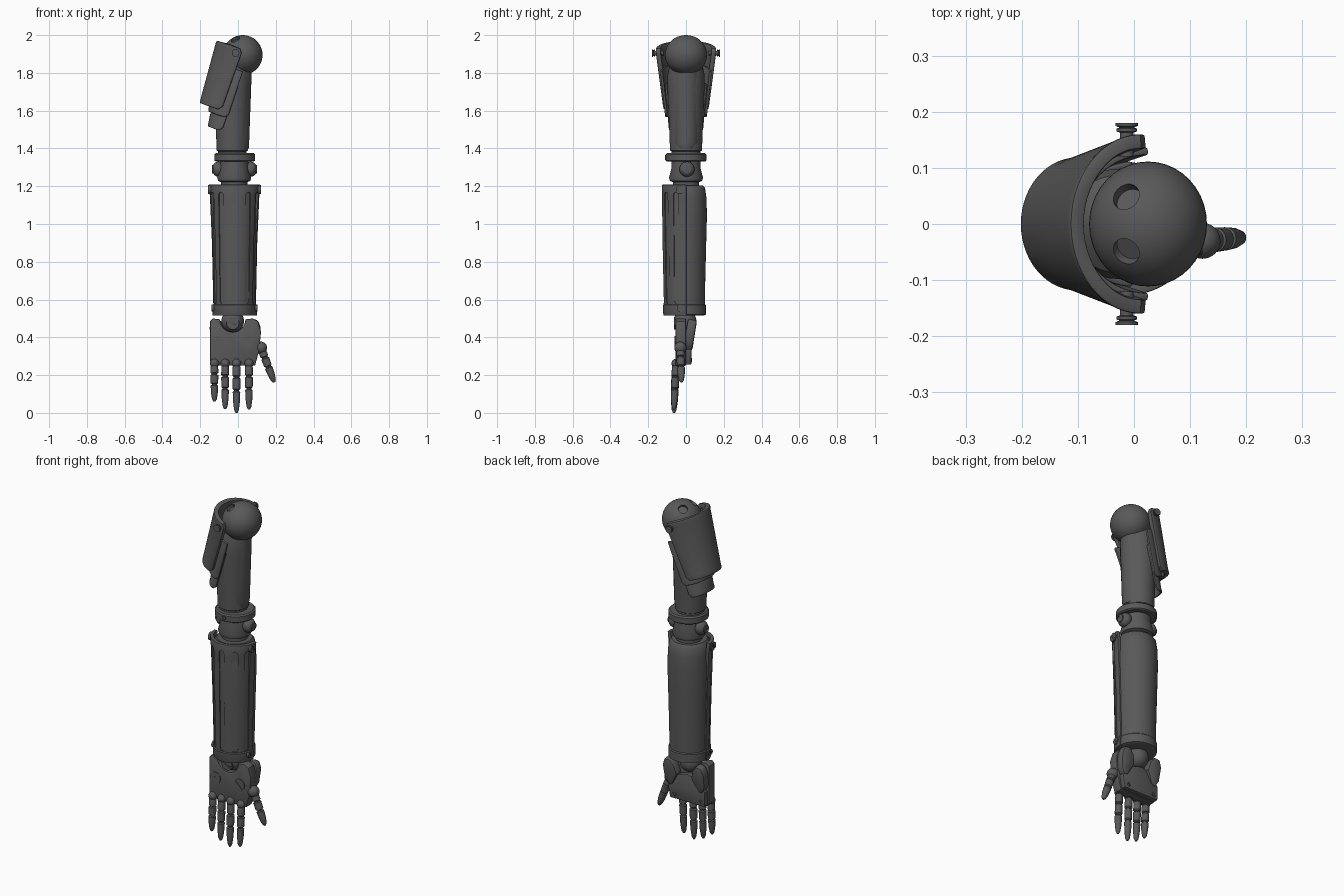
import bpy, bmesh
from math import sin, cos, pi, radians
from mathutils import Matrix, Vector

old = bpy.data.objects.get("Cube")
if old:
    bpy.data.objects.remove(old)

metal = bpy.data.materials.new("dark_grey_metal")
metal.use_nodes = True
grey = (0.1, 0.1, 0.1, 1)
metal.diffuse_color = grey
metal.node_tree.nodes["Principled BSDF"].inputs["Base Color"].default_value = grey

parts, cutters = [], []


def finish(name, bm, loc=(0, 0, 0), rot=None, cutter=False):
    mesh = bpy.data.meshes.new(name)
    bm.to_mesh(mesh)
    bm.free()
    ob = bpy.data.objects.new(name, mesh)
    bpy.context.collection.objects.link(ob)
    mesh.materials.append(metal)
    ob.matrix_world = Matrix.Translation(loc) @ (rot or Matrix()).to_4x4()
    ob.hide_render = cutter
    (cutters if cutter else parts).append(ob)
    return ob


def aim(direction):
    """Rotation that points local z along a direction."""
    return Vector(direction).to_track_quat('Z', 'Y').to_matrix()


def lathe(name, profile, loc=(0, 0, 0), rot=None, scale_y=1, n=40, cutter=False):
    """Closed solid of revolution from (radius, z) pairs listed upwards."""
    bm = bmesh.new()
    rings = [[bm.verts.new((r * cos(2 * pi * k / n), scale_y * r * sin(2 * pi * k / n), z))
              for k in range(n)] for r, z in profile]
    for a, b in zip(rings, rings[1:]):
        for k in range(n):
            m = (k + 1) % n
            bm.faces.new((a[k], a[m], b[m], b[k]))
    bm.faces.new(rings[0][::-1])
    bm.faces.new(rings[-1])
    return finish(name, bm, loc, rot, cutter)


def ball(name, loc, r, scale=(1, 1, 1)):
    bm = bmesh.new()
    bmesh.ops.create_uvsphere(bm, u_segments=40, v_segments=24, radius=r)
    bmesh.ops.scale(bm, vec=scale, verts=bm.verts)
    return finish(name, bm, loc)


def shell(name, rows, thick, loc, rot, n=28, bevel=0.004):
    """Half-round plate open to local +x; rows are (z, rim x, back x, half width), top first."""
    bm = bmesh.new()
    grid = []
    for z, rim, back, half in rows:
        arc = [pi / 2 + pi * j / n for j in range(n + 1)]
        grid.append([bm.verts.new((rim + (rim - back) * cos(t), half * sin(t), z)) for t in arc])
    for a, b in zip(grid, grid[1:]):
        for j in range(n):
            bm.faces.new((a[j], b[j], b[j + 1], a[j + 1]))
    ob = finish(name, bm, loc, rot)
    mod = ob.modifiers.new("thickness", 'SOLIDIFY')
    mod.thickness, mod.offset = thick, -1
    add_bevel(ob, bevel)
    return ob


def add_bevel(ob, width):
    mod = ob.modifiers.new("soft_edges", 'BEVEL')
    mod.width, mod.segments, mod.limit_method = width, 2, 'ANGLE'
    mod.angle_limit = radians(50)


def prism(name, points, depth, loc=(0, 0, 0), rot=None, bevel=0.005):
    """Outline in x and z, extruded towards +y."""
    bm = bmesh.new()
    face = bm.faces.new([bm.verts.new((x, 0, z)) for x, z in points])
    ext = bmesh.ops.extrude_face_region(bm, geom=[face])["geom"]
    bmesh.ops.translate(bm, vec=(0, depth, 0), verts=[v for v in ext if isinstance(v, bmesh.types.BMVert)])
    bmesh.ops.recalc_face_normals(bm, faces=bm.faces)
    ob = finish(name, bm, loc, rot)
    add_bevel(ob, bevel)
    return ob


def screw(name, loc, direction, r, h, turn=0.6):
    """Slotted head: a base disc with two raised half discs."""
    bm = bmesh.new()
    bmesh.ops.create_cone(bm, cap_ends=True, segments=24, radius1=r, radius2=r, depth=h,
                          matrix=Matrix.Translation((0, 0, -h / 2)))
    for side in (0, pi):
        arc = [turn + side + radians(-80 + 16 * k) for k in range(11)]
        face = bm.faces.new([bm.verts.new((r * cos(t), r * sin(t), 0)) for t in arc])
        ext = bmesh.ops.extrude_face_region(bm, geom=[face])["geom"]
        top = [v for v in ext if isinstance(v, bmesh.types.BMVert)]
        bmesh.ops.translate(bm, vec=(0, 0, h / 2), verts=top)
    bmesh.ops.recalc_face_normals(bm, faces=bm.faces)
    return finish(name, bm, loc, aim(direction))


def cut(ob, cutter):
    mod = ob.modifiers.new("cut", 'BOOLEAN')
    mod.operation, mod.object, mod.solver = 'DIFFERENCE', cutter, 'EXACT'


# Shoulder ball with two sunken sockets
shoulder = ball("shoulder_ball", (0.025, 0, 1.895), 0.105, (1, 1.06, 1))
for s in (-1, 1):
    way = Vector((-0.04, 0.05 * s, 0.085)).normalized()
    cut(shoulder, lathe("socket_cutter", [(0.025, 0.085), (0.025, 0.15)], (0.025, 0, 1.895),
                        aim(way), cutter=True))

# Layered shoulder plates hung from two bolts
pivot = (-0.013, 0, 1.905)
tilt = Matrix.Rotation(radians(19), 3, 'Y')
shell("shoulder_plate_outer", [(0.03, 0.015, -0.116, 0.16), (0.01, 0.03, -0.116, 0.16),
      (-0.29, 0.028, -0.096, 0.122), (-0.312, 0.01, -0.093, 0.118)], 0.026, pivot, tilt)
shell("shoulder_plate_middle", [(-0.08, 0.068, -0.075, 0.137), (-0.32, 0.072, -0.04, 0.112),
      (-0.34, 0.055, -0.036, 0.11)], 0.014, pivot, tilt)
shell("shoulder_plate_inner", [(-0.16, 0.066, -0.045, 0.112), (-0.395, 0.066, -0.016, 0.092),
      (-0.415, 0.05, -0.013, 0.09)], 0.012, pivot, tilt)
for s, side in ((-1, "front"), (1, "back")):
    lathe("shoulder_bolt_" + side, [(0.012, 0.12), (0.012, 0.163), (0.018, 0.165), (0.018, 0.17),
          (0.013, 0.172), (0.02, 0.175), (0.02, 0.18)], pivot, aim((0, s, 0)), n=24)

# Upper arm with an inner-side panel
lathe("upper_arm", [(0.076, 1.36), (0.076, 1.385), (0.083, 1.39), (0.087, 1.5), (0.096, 1.72),
      (0.096, 1.79), (0.085, 1.84), (0.05, 1.87)], (-0.03, 0, 0), scale_y=1.02)
shell("upper_arm_panel", [(1.82, -0.03, -0.102, 0.068), (1.79, -0.03, -0.102, 0.076),
      (1.43, -0.03, -0.089, 0.07), (1.4, -0.03, -0.088, 0.055)], 0.012, (-0.03, 0, 0),
      Matrix.Rotation(pi, 3, 'Z'), bevel=0.002)

# Elbow joint
lathe("elbow_collar", [(0.1, 1.33), (0.108, 1.336), (0.108, 1.368), (0.1, 1.375)], (-0.017, 0, 0))
lathe("elbow_joint", [(0.07, 1.18), (0.07, 1.222), (0.085, 1.228), (0.09, 1.245), (0.076, 1.3),
      (0.076, 1.34)], (-0.02, 0, 0))
screw("collar_screw", (-0.017, -0.108, 1.352), (0, -1, 0), 0.013, 0.006)
for s, side in ((-1, "right"), (1, "left")):
    ball("elbow_knob_" + side, (-0.018 + 0.085 * s, 0.005, 1.29), 0.04, (0.85, 1, 1))
    screw("elbow_knob_screw_" + side, (-0.018 + 0.115 * s, 0.005, 1.29), (s, 0, 0), 0.022, 0.008)

# Forearm body, lower hem and fluted front plate
lathe("forearm", [(0.1, 0.515), (0.111, 0.52), (0.111, 0.57), (0.106, 0.575), (0.108, 0.7),
      (0.113, 0.9), (0.117, 1.05), (0.114, 1.14), (0.107, 1.19), (0.095, 1.205)],
      (-0.018, -0.006, 0), n=56)
plate = shell("forearm_front_plate", [(1.208, 0.008, -0.122, 0.137), (1.15, 0.008, -0.122, 0.131),
              (0.9, 0.008, -0.119, 0.12), (0.575, 0.008, -0.112, 0.113), (0.57, 0.008, -0.116, 0.118),
              (0.515, 0.008, -0.114, 0.118)], 0.02, (-0.018, -0.006, 0),
              Matrix.Rotation(pi / 2, 3, 'Z'), n=48, bevel=0.003)
for angle in (-68, -36, 0, 36, 68):
    t = radians(angle)
    bm = bmesh.new()
    bmesh.ops.create_cube(bm, size=1, matrix=Matrix.Diagonal((0.03, 0.04, 0.59, 1)))
    ends = [e for e in bm.edges if abs(e.verts[0].co.y - e.verts[1].co.y) > 0.01]
    bmesh.ops.bevel(bm, geom=ends, offset=0.014, segments=4, profile=0.5, affect='EDGES')
    lean = Matrix.Rotation(t, 3, 'Z') @ Matrix.Rotation(radians(0.9), 3, 'X')
    cut(plate, finish("flute_cutter", bm, (-0.018 + 0.131 * sin(t), -0.006 - 0.131 * cos(t), 0.873),
                      lean, cutter=True))
for s, side in ((-1, "right"), (1, "left")):
    screw("forearm_top_screw_" + side, (-0.018 + 0.135 * s, -0.03, 1.182), (s, 0, 0), 0.024, 0.01)
    screw("forearm_low_screw_" + side, (-0.018 + 0.117 * s, -0.03, 0.555), (s, 0, 0), 0.019, 0.009)

# Wrist
ball("wrist_ball", (-0.028, -0.005, 0.485), 0.06)
screw("wrist_screw", (-0.028, -0.058, 0.475), (0, -1, 0), 0.034, 0.012, 1.1)

# Palm with a round notch for the wrist, and back-of-hand plates
notch = [(-0.028 + 0.067 * cos(pi + pi * k / 12), 0.495 + 0.067 * sin(pi + pi * k / 12)) for k in range(13)]
prism("palm", [(-0.148, 0.485), (-0.135, 0.5)] + notch + [(0.08, 0.5), (0.105, 0.485), (0.122, 0.43),
      (0.112, 0.33), (0.09, 0.25), (-0.135, 0.25), (-0.148, 0.265)], 0.055, (0, -0.055, 0))
prism("hand_back_plate", [(-0.14, 0.255), (0.085, 0.255), (0.1, 0.33), (0.04, 0.4), (-0.028, 0.42),
      (-0.09, 0.4), (-0.14, 0.34)], 0.03, (0, -0.002, 0))
lobe = [(0.04, 0.085), (0.075, 0.08), (0.09, 0.04), (0.085, -0.04), (0.06, -0.085), (0.035, -0.07),
        (0, 0), (0.012, 0.05)]
for s, side in ((-1, "right"), (1, "left")):
    prism("hand_back_lobe_" + side, [(s * x, z) for x, z in lobe], 0.05,
          (-0.015 + 0.045 * s, -0.004, 0.415), Matrix.Rotation(radians(-9), 3, 'X'), 0.012)
    screw("palm_screw_" + side, (-0.028 + 0.078 * s, -0.056, 0.375), (0, -1, 0), 0.033, 0.008, 0.8 * s)
    screw("hand_back_screw_" + side, (-0.028 + 0.085 * s, 0.028, 0.28), (0, 1, 0), 0.012, 0.006)


# Jointed fingers and thumb
def finger(name, base, tip, r, knuckle):
    base, tip = Vector(base), Vector(tip)
    length = (tip - base).length
    shape = [(0.7, 0), (0.95, 0.06), (1, 0.25), (0.7, 0.27), (0.7, 0.29), (1, 0.31), (0.95, 0.52),
             (0.65, 0.54), (0.65, 0.56), (0.95, 0.58), (0.85, 0.78), (0.6, 0.94), (0.25, 1)]
    lathe(name, [(r * a, length * f) for a, f in shape], base, aim(tip - base), n=20)
    ball(name + "_knuckle", base, knuckle)


for name, x, z in (("little_finger", -0.125, 0.06), ("ring_finger", -0.068, 0.02),
                   ("middle_finger", -0.008, 0), ("index_finger", 0.058, 0.018)):
    finger(name, (x, -0.053, 0.262), (x, -0.064, z), 0.021, 0.024)
finger("thumb", (0.122, -0.03, 0.345), (0.192, -0.024, 0.162), 0.022, 0.032)

# Bake modifiers, drop the cutters and smooth the rounded surfaces
bpy.ops.object.select_all(action='DESELECT')
for ob in parts:
    ob.select_set(True)
bpy.context.view_layer.objects.active = parts[0]
bpy.ops.object.convert(target='MESH')
for ob in cutters:
    bpy.data.objects.remove(ob)
bpy.ops.object.shade_smooth_by_angle(angle=radians(35))
